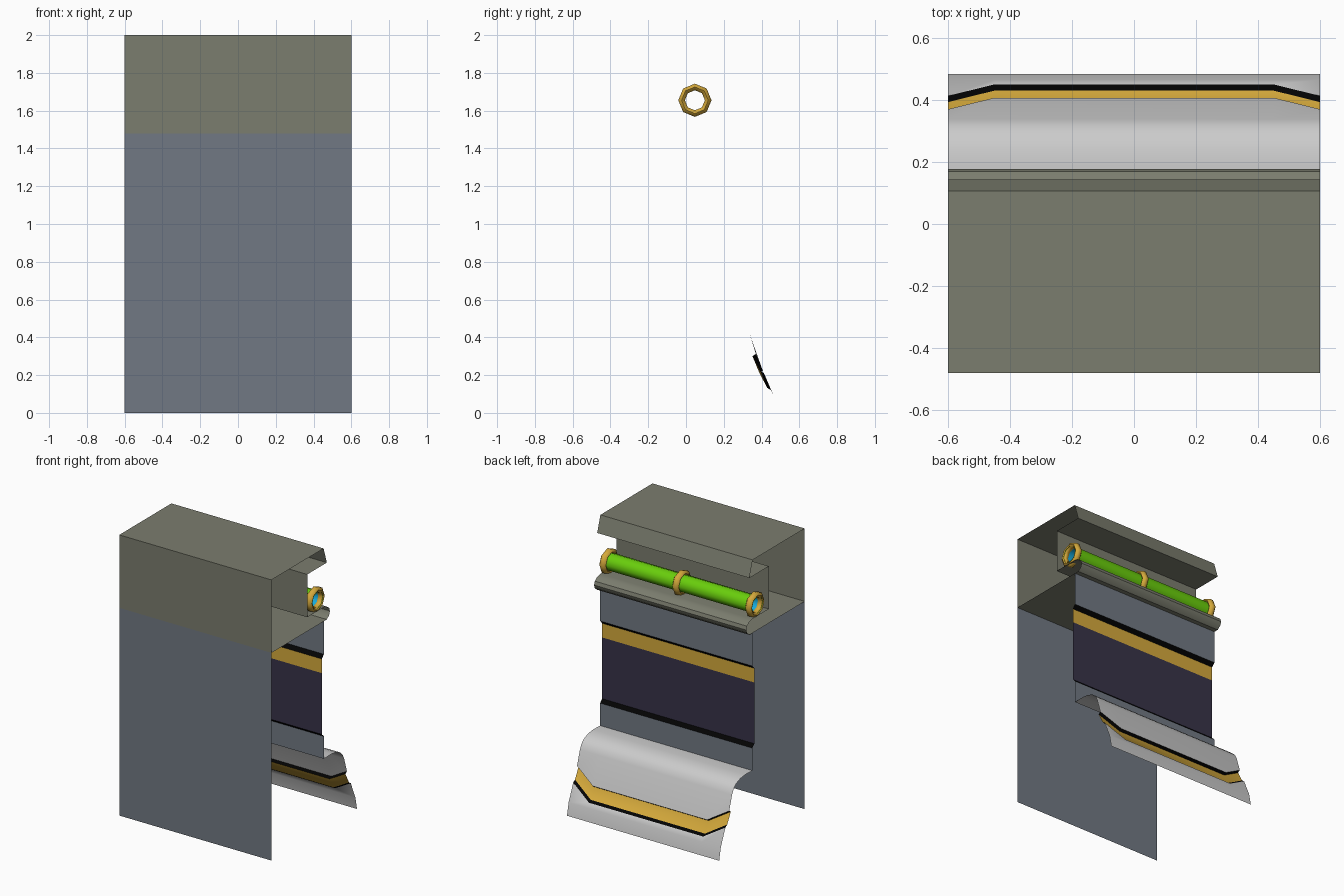
import bpy
from math import pi, cos, sin

if "Cube" in bpy.data.objects:
    bpy.data.objects.remove(bpy.data.objects["Cube"])

W = 0.6            # half width of the cabinet


def material(name, r, g, b):
    m = bpy.data.materials.new(name)
    m.diffuse_color = (*[(c / 255) ** 2.2 for c in (r, g, b)], 1)
    m.use_nodes = True
    m.node_tree.nodes["Principled BSDF"].inputs["Base Color"].default_value = m.diffuse_color
    return m


OLIVE = material("olive_grey", 122, 124, 110)
SLATE = material("slate", 112, 120, 130)
BLACK = material("black", 10, 10, 10)
GOLD = material("gold", 212, 168, 62)
NIGHT = material("dark_violet", 58, 54, 74)
SILVER = material("silver", 205, 205, 205)
GREEN = material("green", 105, 205, 20)
BLUE = material("blue", 30, 170, 220)


def finish(name, verts, faces, mats, face_mats=None, smooth=None):
    me = bpy.data.meshes.new(name)
    me.from_pydata(verts, [], faces)
    for m in mats:
        me.materials.append(m)
    if face_mats:
        for p, i in zip(me.polygons, face_mats):
            p.material_index = i
    ob = bpy.data.objects.new(name, me)
    bpy.context.collection.objects.link(ob)
    if smooth:
        bpy.ops.object.select_all(action='DESELECT')
        ob.select_set(True)
        bpy.context.view_layer.objects.active = ob
        bpy.ops.object.shade_smooth_by_angle(angle=smooth * pi / 180)
    return ob


def sheet(name, columns, row_mats, smooth=None):
    """Open sheet through columns of (x, [(y, z), ...]); one material per row."""
    n = len(columns[0][1])
    verts = [(x, y, z) for x, pts in columns for y, z in pts]
    mats = list(dict.fromkeys(row_mats))
    faces, fm = [], []
    for c in range(len(columns) - 1):
        for r in range(n - 1):
            a, b = c * n + r, (c + 1) * n + r
            faces.append((a, b, b + 1, a + 1))
            fm.append(mats.index(row_mats[r]))
    return finish(name, verts, faces, mats, fm, smooth)


def extrude(name, pts, row_mats, smooth=None):
    return sheet(name, [(-W, pts), (W, pts)], row_mats, smooth)


def revolve(name, profile, mat, closed, center=(0, 0.047, 1.655), sides=8):
    """Turn (x, radius) points around the lengthwise axis."""
    n = len(profile)
    cx, cy, cz = center
    verts = [(cx + x, cy + r * cos(2 * pi * s / sides), cz + r * sin(2 * pi * s / sides))
             for s in range(sides) for x, r in profile]
    faces = []
    for s in range(sides):
        t = (s + 1) % sides
        for i in range(n if closed else n - 1):
            j = (i + 1) % n
            faces.append((s * n + i, t * n + i, t * n + j, s * n + j))
    return finish(name, verts, faces, [mat], None, 60)


# Front slab
extrude("front_panel", [(-0.48, 0), (-0.48, 1.48)], [SLATE])

# Open-ended head box with sloped visor, recess and rounded lower lip
head = [(-0.48, 1.48), (-0.48, 2), (0.107, 2), (0.143, 1.885), (-0.077, 1.885),
        (-0.077, 1.58), (0.107, 1.58), (0.143, 1.572), (0.17, 1.552), (0.178, 1.527),
        (0.17, 1.502), (0.143, 1.48), (0.107, 1.48), (-0.48, 1.48)]
extrude("head_box", head, [OLIVE] * (len(head) - 1), 35)

# Back panel with recessed screen, gold header and black step edges
back = [(0.11, 1.48), (0.11, 1.245), (0.087, 1.22), (0.087, 1.119),
        (0.087, 0.683), (0.11, 0.66), (0.11, 0.5)]
extrude("back_panel", back, [SLATE, BLACK, GOLD, NIGHT, BLACK, SLATE])


# Curved kick plate with a recessed gold band that rises at both ends
def kick(lift):
    top = [(0.11, 0.5), (0.19, 0.502), (0.245, 0.495), (0.29, 0.477),
           (0.32, 0.45), (0.338, 0.415)]
    y = -0.037 * lift / 0.09
    band = [(0.407 + y, 0.222 + lift), (0.389 + y, 0.21 + lift),
            (0.43 + y, 0.133 + lift), (0.45 + y, 0.12 + lift)]
    return top + band + [(0.465, 0.088), (0.483, 0)]


raised, low = kick(0.09), kick(0)
sheet("kick_plate", [(-W, raised), (-0.45, low), (0.45, low), (W, raised)],
      [SILVER] * 6 + [BLACK, GOLD, BLACK] + [SILVER] * 2, 35)

# Lamp tube with inner liner
revolve("lamp_tube", [(W - 0.004, 0.061), (-W + 0.004, 0.061)], GREEN, False)
revolve("lamp_liner", [(-W + 0.03, 0.054), (W - 0.03, 0.054)], BLUE, False)

# Three octagonal collars on the tube
collar = [(0.025 * cos(k * pi / 3), 0.0705 + 0.0175 * sin(k * pi / 3) / sin(pi / 3))
          for k in range(6)]
for label, x in (("left", -W + 0.025), ("middle", 0), ("right", W - 0.025)):
    revolve("collar_" + label, collar[::-1], GOLD, True, (x, 0.047, 1.655))
